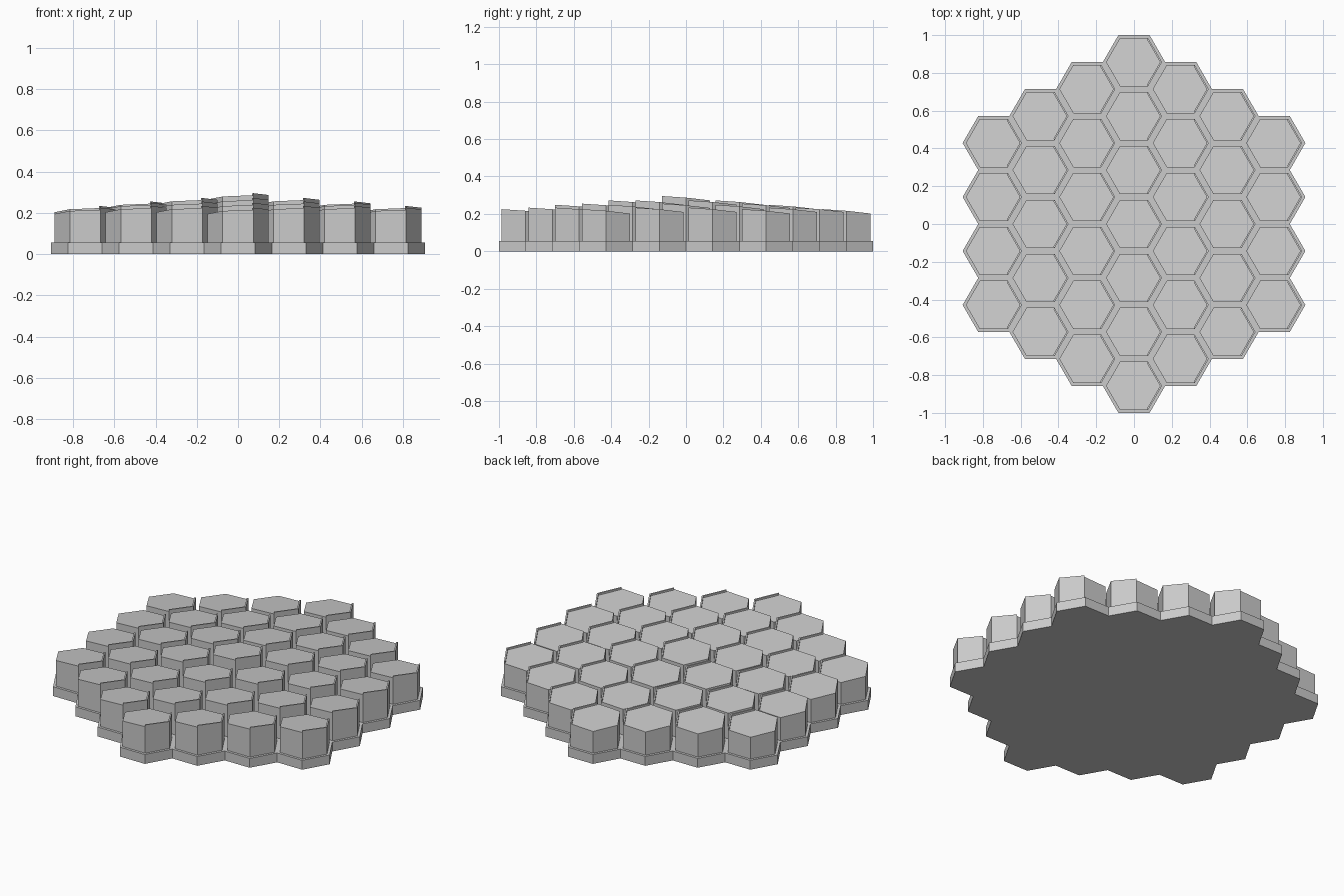
import bpy, bmesh
from math import cos, sin, pi, sqrt, hypot

if "Cube" in bpy.data.objects:
    bpy.data.objects.remove(bpy.data.objects["Cube"], do_unlink=True)

APOTHEM = 1 / 7
TILE_R = APOTHEM * 2 / sqrt(3)      # corner radius of a base tile
COL_R = 0.148                       # corner radius of a column
LIP_R = 0.138                       # inner corner radius of the raised lip
LIP_H = 0.01
BASE_H = 0.056
RINGS = 3

grey = bpy.data.materials.new("plain_grey")
grey.use_nodes = True
grey.diffuse_color = (0.6, 0.6, 0.6, 1)
grey.node_tree.nodes["Principled BSDF"].inputs["Base Color"].default_value = (0.6, 0.6, 0.6, 1)


def corner(cx, cy, r, i):
    return cx + r * cos(i * pi / 3), cy + r * sin(i * pi / 3)


def make_object(name, bm):
    bmesh.ops.recalc_face_normals(bm, faces=bm.faces)
    mesh = bpy.data.meshes.new(name)
    bm.to_mesh(mesh)
    bm.free()
    mesh.materials.append(grey)
    obj = bpy.data.objects.new(name, mesh)
    bpy.context.collection.objects.link(obj)


def prism(bm, outline, bottom, top):
    """Solid between two height functions over a closed outline."""
    low = [bm.verts.new((x, y, bottom(x, y))) for x, y in outline]
    high = [bm.verts.new((x, y, top(x, y))) for x, y in outline]
    bm.faces.new(low[::-1])
    bm.faces.new(high)
    for i in range(len(outline)):
        j = (i + 1) % len(outline)
        bm.faces.new((low[i], low[j], high[j], high[i]))


# Honeycomb cell centres
centres = [(1.5 * TILE_R * q, 2 * APOTHEM * (r + q / 2))
           for q in range(-RINGS, RINGS + 1)
           for r in range(-RINGS, RINGS + 1) if abs(q + r) <= RINGS]

# Base plate: merged tiles raised into one slab
bm = bmesh.new()
for cx, cy in centres:
    bm.faces.new([bm.verts.new((*corner(cx, cy, TILE_R, i), 0)) for i in range(6)])
bmesh.ops.remove_doubles(bm, verts=bm.verts, dist=0.001)
bmesh.ops.dissolve_faces(bm, faces=bm.faces[:])
raised = bmesh.ops.extrude_face_region(bm, geom=bm.faces[:], use_keep_orig=True)
bmesh.ops.translate(bm, vec=(0, 0, BASE_H),
                    verts=[v for v in raised["geom"] if isinstance(v, bmesh.types.BMVert)])
make_object("base_plate", bm)

# Columns with tilted tops, falling away from the middle, and a lip along the two +x walls
columns, lips = bmesh.new(), bmesh.new()
for cx, cy in centres:
    height = 0.271 - 0.082 * hypot(cx, cy)

    def top(x, y):
        return height + 0.04 * (x - cx) - 0.09 * (y - cy)

    prism(columns, [corner(cx, cy, COL_R, i) for i in range(6)], lambda x, y: BASE_H, top)
    chevron = [corner(cx, cy, COL_R, i) for i in (-1, 0, 1)]
    chevron += [corner(cx, cy, LIP_R, i) for i in (1, 0, -1)]
    prism(lips, chevron, top, lambda x, y: top(x, y) + LIP_H)
make_object("hex_columns", columns)
make_object("column_lips", lips)
